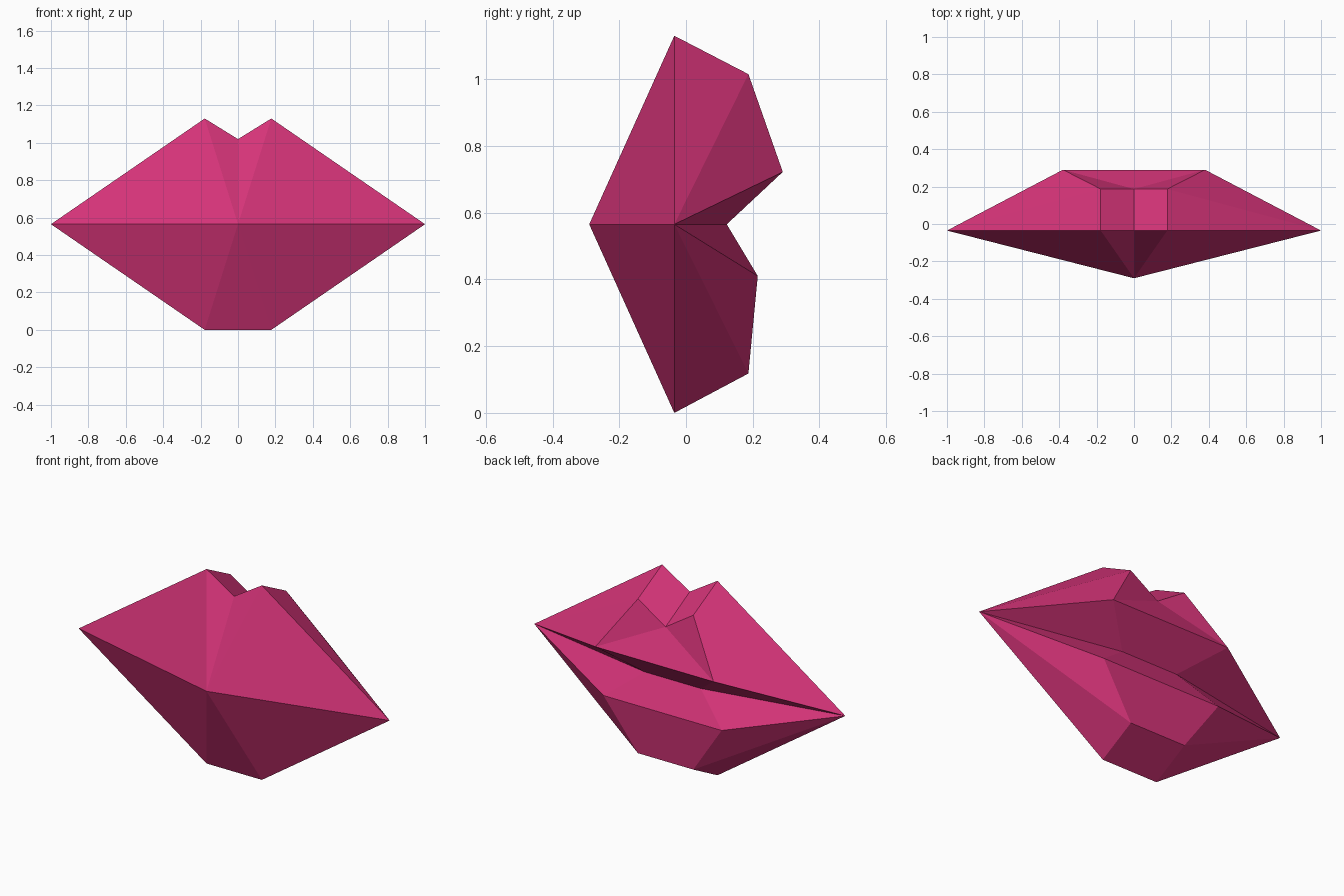
import bpy, bmesh

if "Cube" in bpy.data.objects:
    bpy.data.objects.remove(bpy.data.objects["Cube"])

# Right half of the mouth; the mirror makes the other half
corner = (1.0, -0.035, 0.565)
apex = (0, -0.29, 0.565)
notch_front, notch_back = (0, -0.035, 1.02), (0, 0.187, 0.90)
peak_front, peak_back = (0.178, -0.035, 1.13), (0.178, 0.187, 1.015)
upper_ridge, inner = (0.38, 0.29, 0.722), (0.18, 0.122, 0.565)
lower_ridge = (0.38, 0.215, 0.41)
chin_back, chin_front = (0.178, 0.187, 0.118), (0.178, -0.035, 0)


def mid(p):
    return (0, p[1], p[2])


faces = [
    # front cone around the apex
    (apex, corner, peak_front), (apex, peak_front, notch_front),
    (apex, chin_front, corner), (apex, mid(chin_front), chin_front),
    # upper lip: top notch, side, back
    (notch_front, peak_front, peak_back, notch_back),
    (corner, peak_back, peak_front), (corner, upper_ridge, peak_back),
    (notch_back, peak_back, upper_ridge),
    (notch_back, upper_ridge, mid(upper_ridge)),
    # crease between the lips
    (corner, inner, upper_ridge), (corner, lower_ridge, inner),
    (mid(upper_ridge), upper_ridge, inner, mid(inner)),
    (mid(inner), inner, lower_ridge, mid(lower_ridge)),
    # lower lip: back, side, underside
    (mid(lower_ridge), lower_ridge, chin_back, mid(chin_back)),
    (corner, chin_back, lower_ridge), (corner, chin_front, chin_back),
    (mid(chin_back), chin_back, chin_front, mid(chin_front)),
]

bm = bmesh.new()
verts = {}
for side in (1, -1):
    for f in faces:
        pts = [(p[0] * side, p[1], p[2]) for p in f]
        for p in pts:
            if p not in verts:
                verts[p] = bm.verts.new(p)
        bm.faces.new([verts[p] for p in pts])
bmesh.ops.remove_doubles(bm, verts=bm.verts, dist=0.0001)
bmesh.ops.recalc_face_normals(bm, faces=bm.faces)

mesh = bpy.data.meshes.new("lips")
bm.to_mesh(mesh)
bm.free()
mat = bpy.data.materials.new("magenta")
mat.diffuse_color = (0.67, 0.034, 0.19, 1)
mat.use_nodes = True
mat.node_tree.nodes["Principled BSDF"].inputs["Base Color"].default_value = mat.diffuse_color
mesh.materials.append(mat)
bpy.context.collection.objects.link(bpy.data.objects.new("lips", mesh))
